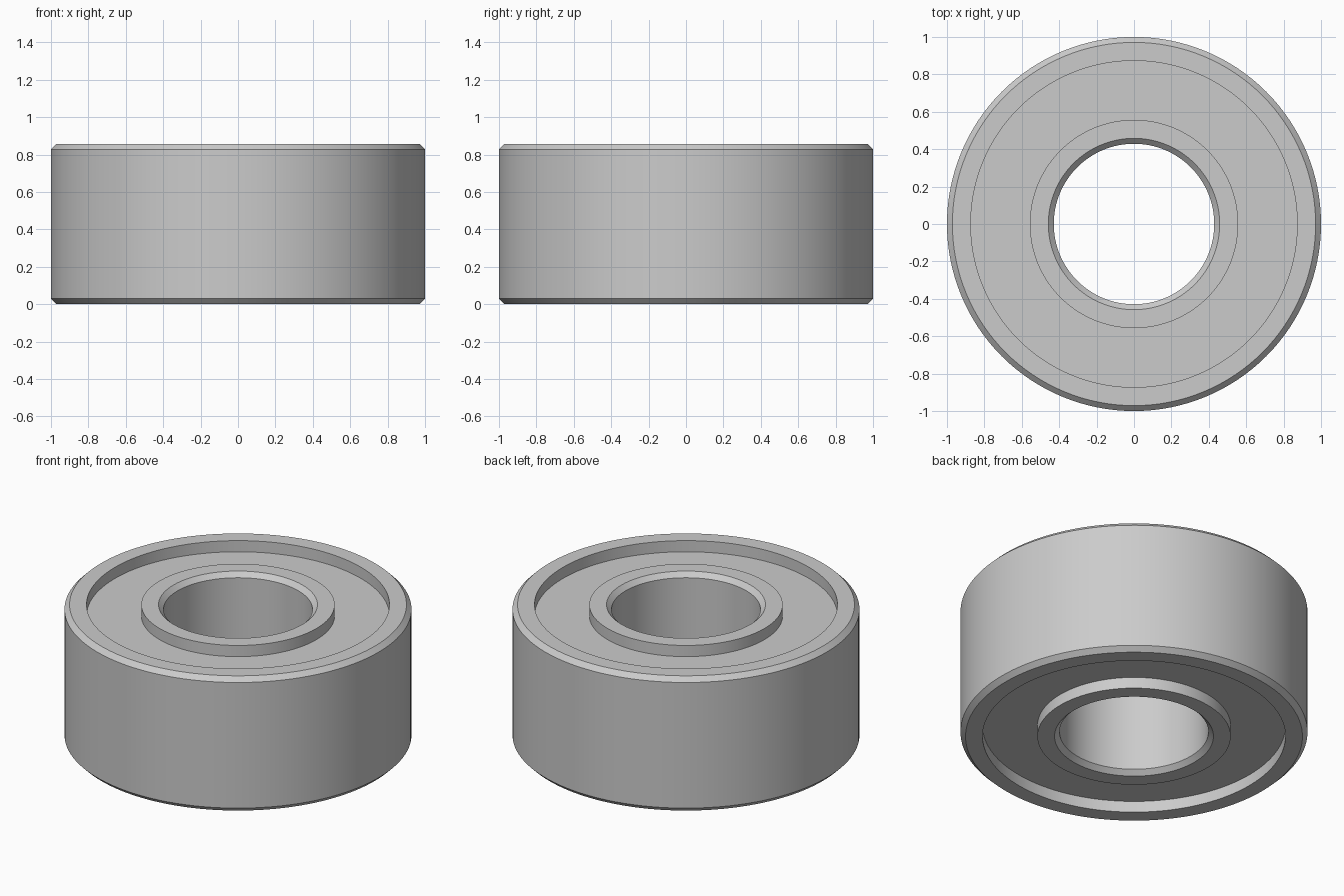
import bpy, bmesh, math

cube = bpy.data.objects.get("Cube")
if cube:
    bpy.data.objects.remove(cube)

SEGMENTS = 128
HEIGHT = 0.857
CHAMFER = 0.029
RECESS = 0.071
BORE, INNER_RIM, OUTER_RIM, OUTSIDE = 0.429, 0.557, 0.873, 1.0

steel = bpy.data.materials.new("brushed steel grey")
steel.use_nodes = True
color = (0.6, 0.6, 0.6, 1)
steel.diffuse_color = color
steel.node_tree.nodes["Principled BSDF"].inputs["Base Color"].default_value = color


def lathe(name, profile):
    """Revolve a closed (radius, height) profile around z."""
    bm = bmesh.new()
    rings = []
    for r, z in profile:
        rings.append([bm.verts.new((r * math.cos(a), r * math.sin(a), z))
                      for a in (math.tau * i / SEGMENTS for i in range(SEGMENTS))])
    for k, ring in enumerate(rings):
        nxt = rings[(k + 1) % len(rings)]
        for i in range(SEGMENTS):
            j = (i + 1) % SEGMENTS
            bm.faces.new((ring[i], ring[j], nxt[j], nxt[i]))
    bmesh.ops.recalc_face_normals(bm, faces=bm.faces)
    mesh = bpy.data.meshes.new(name)
    bm.to_mesh(mesh)
    bm.free()
    mesh.materials.append(steel)
    obj = bpy.data.objects.new(name, mesh)
    bpy.context.collection.objects.link(obj)
    bpy.ops.object.select_all(action="DESELECT")
    obj.select_set(True)
    bpy.context.view_layer.objects.active = obj
    bpy.ops.object.shade_smooth_by_angle(angle=math.radians(30))
    return obj


def race(name, plain, chamfered, inward):
    """Ring with one plain wall and one wall with chamfered rims."""
    rim = chamfered + inward * CHAMFER
    lathe(name, [(plain, 0), (rim, 0), (chamfered, CHAMFER),
                 (chamfered, HEIGHT - CHAMFER), (rim, HEIGHT), (plain, HEIGHT)])


# Outer and inner races
race("outer_race", OUTER_RIM, OUTSIDE, -1)
race("inner_race", INNER_RIM, BORE, 1)

# Recessed shields closing the gap on both ends
THICK = 0.05
for name, low in (("bottom_shield", RECESS), ("top_shield", HEIGHT - RECESS - THICK)):
    lathe(name, [(INNER_RIM, low), (OUTER_RIM, low),
                 (OUTER_RIM, low + THICK), (INNER_RIM, low + THICK)])
